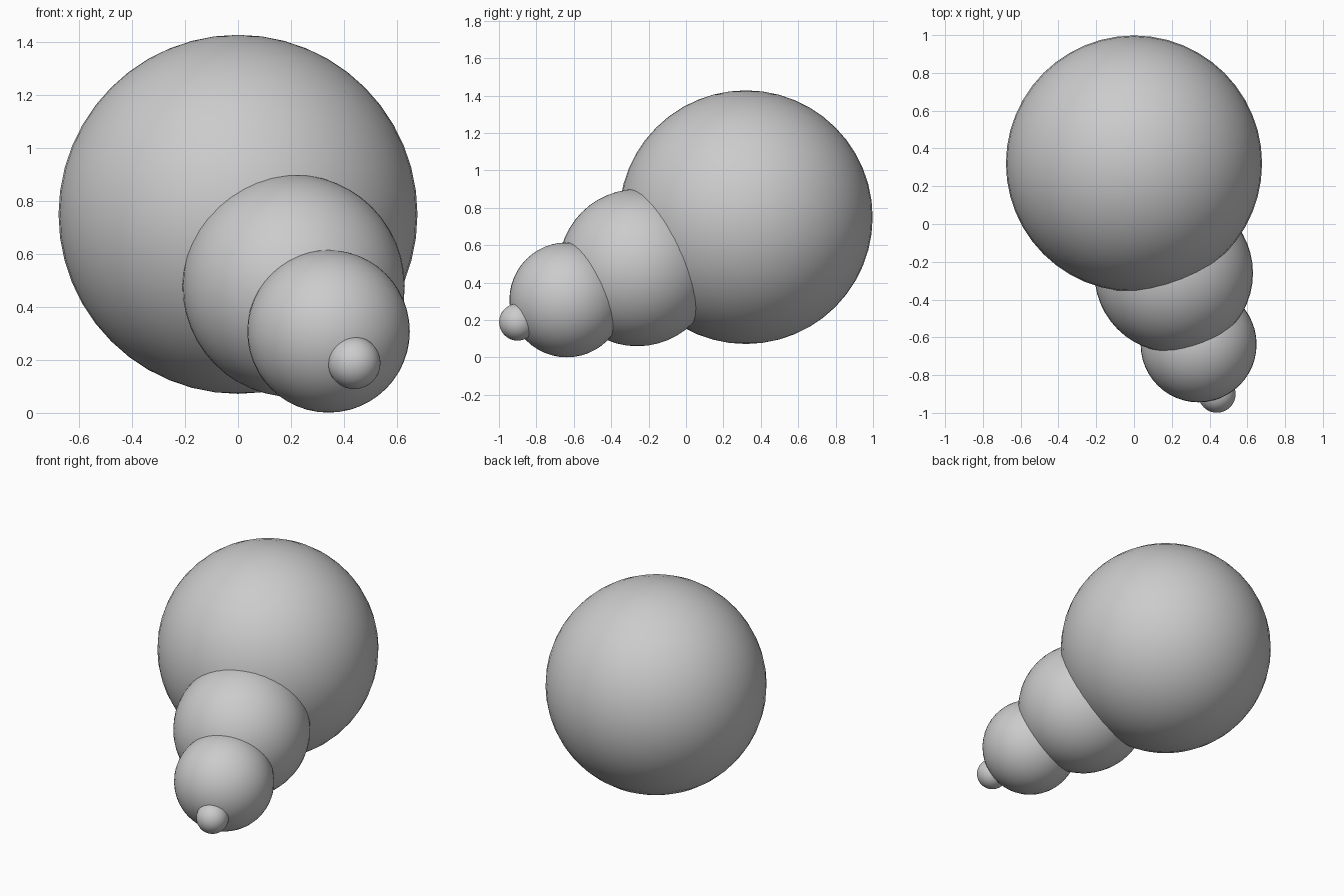
import bpy

# Remove the default object
cube = bpy.data.objects.get("Cube")
if cube:
    bpy.data.objects.remove(cube, do_unlink=True)

# Single plain grey for every part
grey = bpy.data.materials.new("plain_grey")
grey.use_nodes = True
colour = (0.6, 0.6, 0.6, 1)
grey.diffuse_color = colour
grey.node_tree.nodes["Principled BSDF"].inputs["Base Color"].default_value = colour


def ball(name, centre, radius):
    bpy.ops.mesh.primitive_uv_sphere_add(
        segments=48, ring_count=24, radius=radius, location=centre)
    obj = bpy.context.object
    obj.name = name
    obj.data.materials.append(grey)
    bpy.ops.object.shade_smooth()
    return obj


# Chain of overlapping balls, shrinking forwards, down and to the left
ball("large_ball", (0, 0.32, 0.75), 0.678)
ball("medium_ball", (0.21, -0.26, 0.48), 0.42)
ball("small_ball", (0.342, -0.637, 0.308), 0.307)
ball("tip_ball", (0.439, -0.9, 0.189), 0.099)
